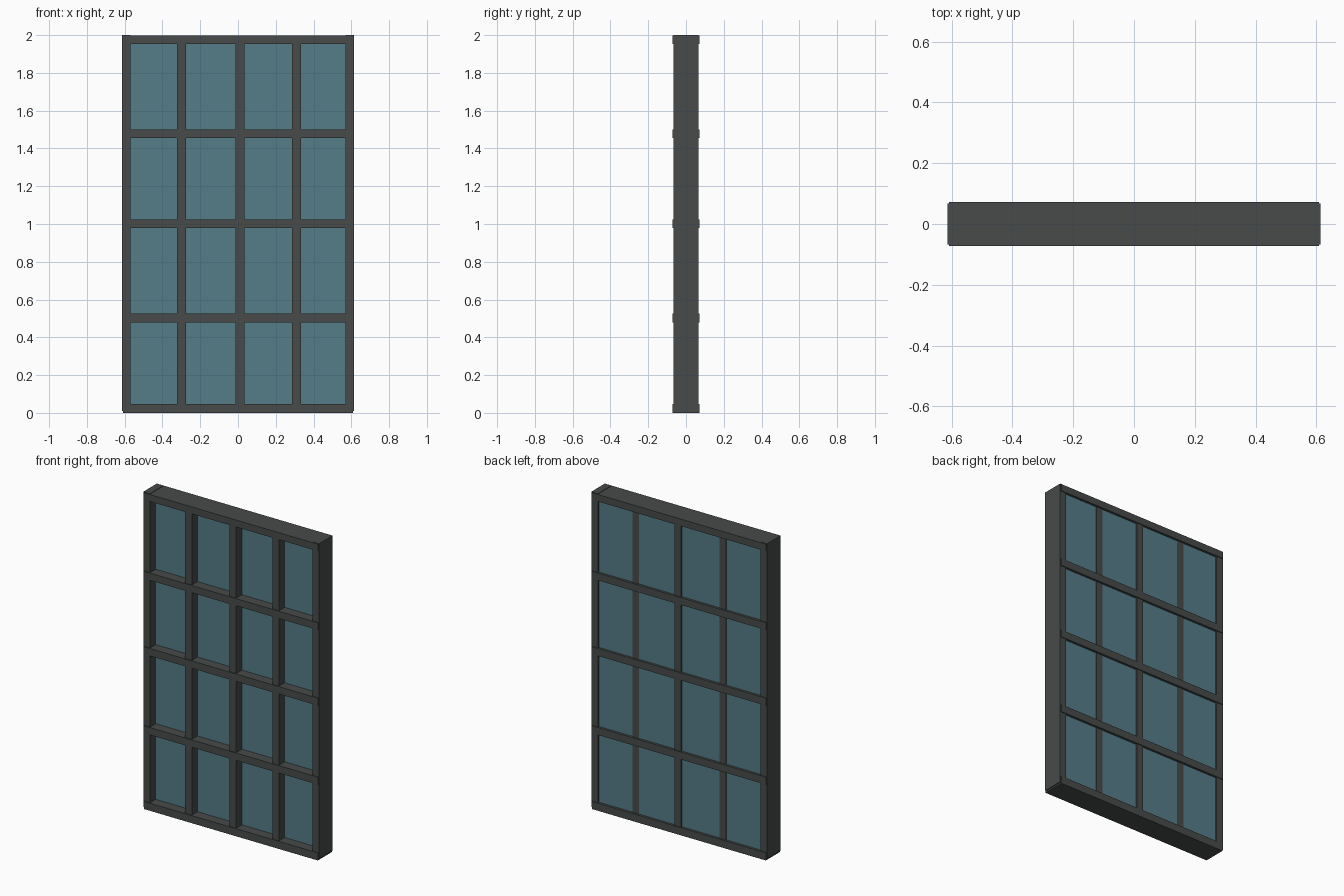
import bpy

if "Cube" in bpy.data.objects:
    bpy.data.objects.remove(bpy.data.objects["Cube"])


def material(name, color):
    m = bpy.data.materials.new(name)
    m.diffuse_color = (*color, 1)
    m.use_nodes = True
    m.node_tree.nodes["Principled BSDF"].inputs["Base Color"].default_value = m.diffuse_color
    return m


frame_mat = material("dark_metal", (0.065, 0.07, 0.07))
glass_mat = material("blue_glass", (0.09, 0.205, 0.25))


def box(name, x, y, z, mat):
    """Box from (min, max) ranges on each axis."""
    bpy.ops.mesh.primitive_cube_add(size=1, location=[sum(r) / 2 for r in (x, y, z)])
    ob = bpy.context.object
    ob.name = name
    ob.scale = [r[1] - r[0] for r in (x, y, z)]
    bpy.ops.object.transform_apply(location=False, rotation=False, scale=True)
    ob.data.materials.append(mat)
    return ob


# Outer posts
for name, s in (("left_post", -1), ("right_post", 1)):
    box(name, (s * 0.591 - 0.023, s * 0.591 + 0.023), (-0.067, 0.067), (0.01, 2.0), frame_mat)

# Inner vertical bars; the middle one stands slightly prouder at the back
for i, (cx, back) in enumerate(((-0.299, 0.060), (0.011, 0.067), (0.31, 0.060))):
    box(f"vertical_bar_{i + 1}", (cx - 0.023, cx + 0.023), (-0.067, back), (0.02, 1.98), frame_mat)

# Horizontal rails, slightly deeper than the posts
rails = ((0.0, 0.048), (0.479, 0.526), (0.978, 1.025), (1.455, 1.501), (1.953, 1.997))
for i, z in enumerate(rails):
    box(f"horizontal_rail_{i + 1}", (-0.608, 0.608), (-0.072, 0.072), z, frame_mat)

# Thick glass slab set toward the back
box("glass_pane", (-0.58, 0.58), (-0.01, 0.057), (0.03, 1.97), glass_mat)
